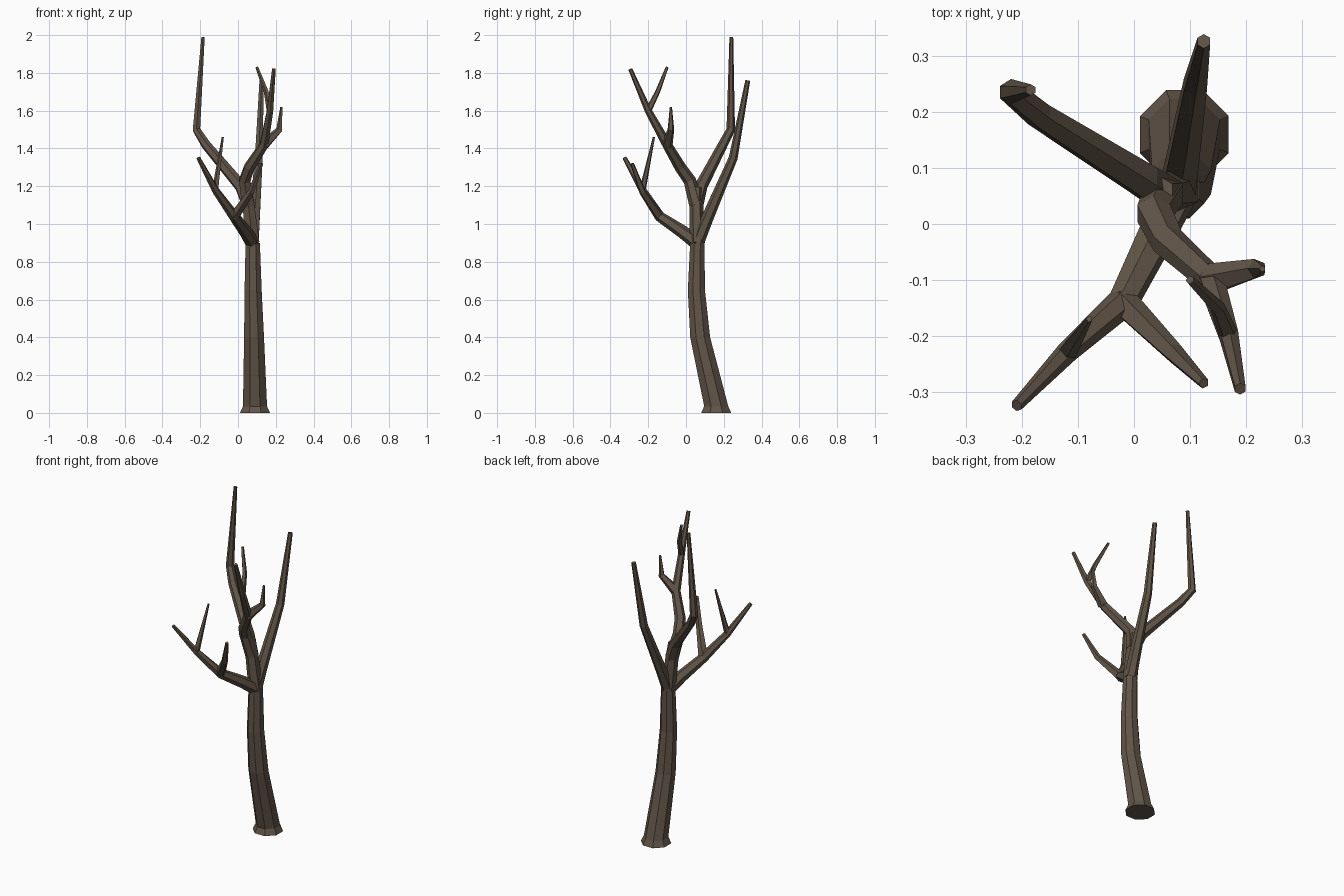
import bpy, bmesh, math
from mathutils import Vector

default_cube = bpy.data.objects.get("Cube")
if default_cube:
    bpy.data.objects.remove(default_cube, do_unlink=True)

# Bark colour
bark = bpy.data.materials.new("brown_bark")
bark.use_nodes = True
bark.diffuse_color = (.12, .09, .064, 1)
shader = next(node for node in bark.node_tree.nodes if node.type == 'BSDF_PRINCIPLED')
shader.inputs["Base Color"].default_value = bark.diffuse_color


def add_ring(bm, centre, axis, radius, sides):
    """One polygon of vertices around a centre, square to the axis."""
    across = axis.cross(Vector((1, 0, 0))).normalized()
    along = across.cross(axis)
    ring = []
    for side in range(sides):
        angle = math.tau * (side + .5) / sides
        offset = along * math.cos(angle) + across * math.sin(angle)
        ring.append(bm.verts.new(centre + offset * radius))
    return ring


def add_limb(name, start, bends, thick, thin, sides=6, level=False):
    """Flat-sided limb that tapers evenly along its length; returns its joints."""
    joints = [Vector(start)] + [Vector(bend) for bend in bends]
    steps = [after - before for before, after in zip(joints, joints[1:])]
    total = sum(step.length for step in steps)
    travelled = 0
    rings = []
    bm = bmesh.new()
    for index, joint in enumerate(joints):
        arriving = steps[max(index - 1, 0)]
        leaving = steps[min(index, len(steps) - 1)]
        axis = (arriving.normalized() + leaving.normalized()).normalized()
        if level:
            axis = Vector((0, 0, 1))
        if index:
            travelled += arriving.length
        radius = thick + (thin - thick) * travelled / total
        rings.append(add_ring(bm, joint, axis, radius, sides))

    # Skin the rings and close both ends
    for lower, upper in zip(rings, rings[1:]):
        for side in range(sides):
            following = (side + 1) % sides
            bm.faces.new((lower[side], lower[following], upper[following], upper[side]))
    bm.faces.new(rings[0])
    bm.faces.new(rings[-1])
    bmesh.ops.recalc_face_normals(bm, faces=bm.faces)

    mesh = bpy.data.meshes.new(name)
    bm.to_mesh(mesh)
    bm.free()
    mesh.materials.append(bark)
    bpy.context.collection.objects.link(bpy.data.objects.new(name, mesh))
    return joints


# Trunk on its flared foot
foot = add_limb("root_flare", (.09, .16, 0), [(.09, .16, .035)],
                thick=.086, thin=.069, sides=8, level=True)
trunk = add_limb("trunk", foot[-1], [(.085, .075, .4), (.08, .055, .65), (.078, .06, .9)],
                 thick=.069, thin=.041, sides=8, level=True)
fork = trunk[-1]

# Short stem between the lower and upper forks
stem = add_limb("upper_stem", fork, [(.055, .055, 1.1), (.04, .055, 1.19)], thick=.041, thin=.034)
crown = stem[1]

# Long limbs without twigs
add_limb("back_branch", fork, [(.085, .1, 1), (.11, .25, 1.35), (.125, .327, 1.76)],
         thick=.036, thin=.013)
add_limb("tall_branch", crown,
         [(.015, .08, 1.2), (-.17, .195, 1.42), (-.22, .237, 1.5), (-.185, .24, 1.99)],
         thick=.037, thin=.01)

# Left limb and its twigs
left = add_limb("left_branch", crown,
                [(.035, .02, 1.23), (.06, -.03, 1.3), (.138, -.1, 1.42),
                 (.17, -.2, 1.6), (.19, -.295, 1.82)],
                thick=.038, thin=.011)
add_limb("left_inner_twig", left[-2], [(.15, -.15, 1.7), (.1, -.1, 1.83)],
         thick=.018, thin=.008, sides=5)
add_limb("left_outer_twig", left[-3], [(.22, -.08, 1.5), (.23, -.08, 1.62)],
         thick=.03, thin=.006, sides=5)

# Low front limb and its twigs
front = add_limb("front_branch", fork,
                 [(.04, -.02, .96), (-.02, -.14, 1.04), (-.12, -.23, 1.18), (-.21, -.325, 1.35)],
                 thick=.039, thin=.011)
add_limb("front_upper_twig", front[-2], [(-.08, -.17, 1.46)], thick=.018, thin=.006, sides=5)
add_limb("front_side_twig", front[-3], [(.07, -.23, 1.17), (.125, -.285, 1.32)],
         thick=.028, thin=.01, sides=5)
